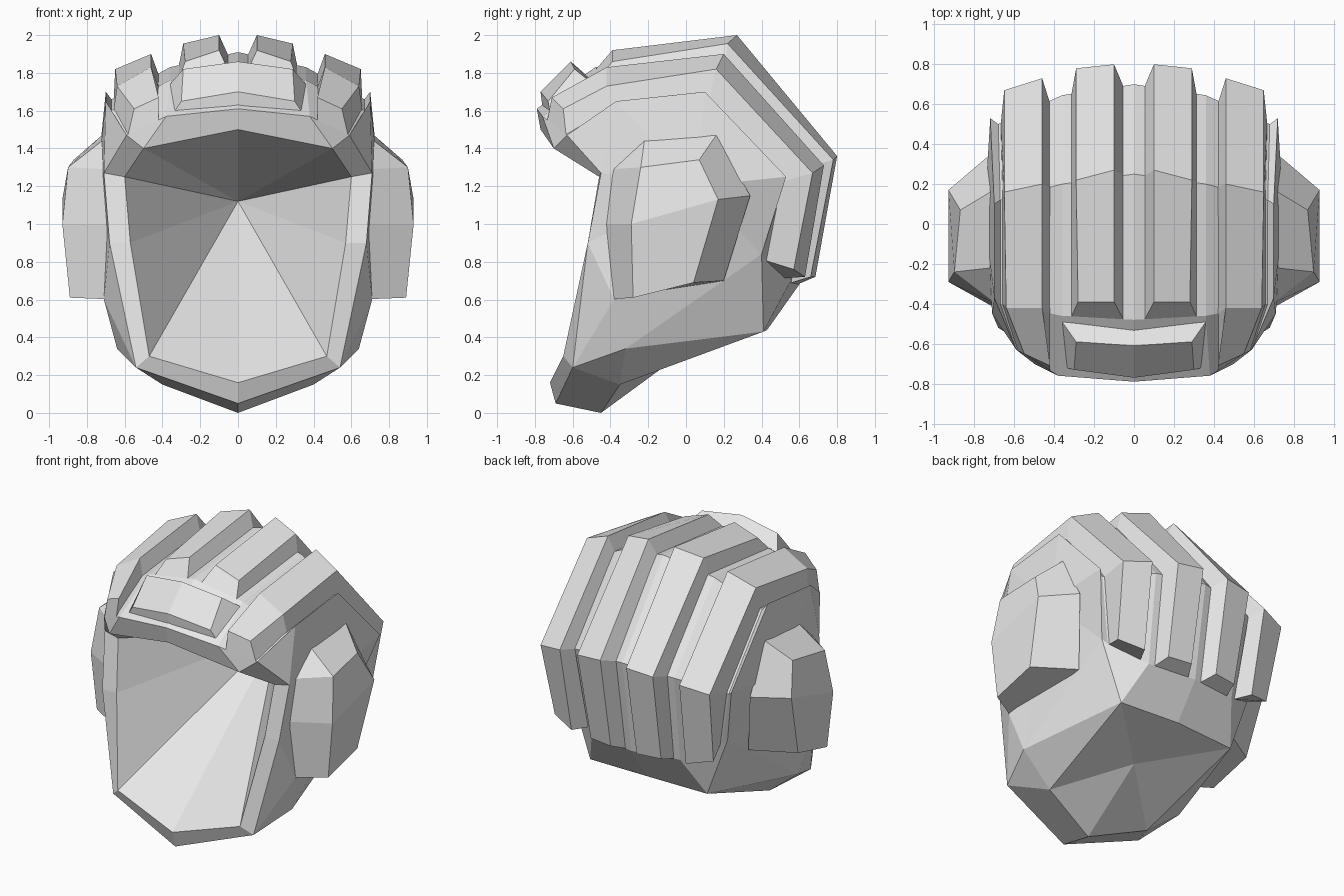
import bpy, bmesh
from mathutils import Vector as V

if "Cube" in bpy.data.objects:
    bpy.data.objects.remove(bpy.data.objects["Cube"])

grey = bpy.data.materials.new("plain_grey")
grey.use_nodes = True
colour = (0.8, 0.8, 0.8, 1)
grey.diffuse_color = colour
grey.node_tree.nodes["Principled BSDF"].inputs["Base Color"].default_value = colour


def build(name, faces):
    """Make a flat-shaded object from half-model faces, mirrored across x and welded."""
    bm = bmesh.new()
    for face in faces:
        for side in (1, -1):
            bm.faces.new([bm.verts.new((p[0] * side, p[1], p[2])) for p in face])
    bmesh.ops.remove_doubles(bm, verts=bm.verts, dist=0.0005)
    bmesh.ops.recalc_face_normals(bm, faces=bm.faces)
    mesh = bpy.data.meshes.new(name)
    bm.to_mesh(mesh)
    bm.free()
    mesh.materials.append(grey)
    obj = bpy.data.objects.new(name, mesh)
    bpy.context.collection.objects.link(obj)
    return obj


def pts(*coords):
    return [V(c) for c in coords]


def bridge(a, b):
    """Quads between two point rows."""
    return [[a[i], a[i + 1], b[i + 1], b[i]] for i in range(len(a) - 1)]


# Crown sections from brow over the ridge to the nape: middle, groove, side, lip
mid = pts((0, -.79, 1.61), (0, -.48, 1.83), (0, .25, 1.91), (0, .70, 1.33), (0, .60, .68))
groove = pts((.38, -.76, 1.57), (.36, -.46, 1.76), (.36, .2, 1.83), (.36, .645, 1.3), (.34, .55, .69))
side = pts((.59, -.63, 1.47), (.67, -.4, 1.6), (.67, .12, 1.66), (.68, .5, 1.22), (.57, .42, .81))
lip = pts((.70, -.37, 1.65), (.70, .1, 1.70), (.72, .53, 1.25), (.60, .4, .84))
brow = side[0]

# Face opening, chin and jaw points
inner = pts((0, -.72, .16), (.47, -.65, .3), (.57, -.52, .9), (.6, -.46, 1.25), (.5, -.7, 1.4), (0, -.77, 1.5))
chin, cheek, temple, corner = pts((0, -.69, .05), (.54, -.6, .24), (.68, -.52, .9), (.71, -.45, 1.27))
under, throat, nape = pts((0, -.45, 0), (0, 0, .33), (0, .43, .44))
jaw, jaw_side, jaw_back = pts((.4, -.35, .15), (.64, -.32, .34), (.45, .41, .43))
jaw_top, side_mid = pts((.71, -.38, .6), (.75, .05, 1.2))
apex = V((0, .45, 1.12))

shell = bridge(mid, groove) + bridge(groove, side) + bridge(side[1:], lip)
# Rim and brow
shell += bridge(inner[:4], [chin, cheek, temple, corner])
shell += [[inner[3], inner[4], brow, corner], [inner[4], groove[0], brow],
          [inner[4], inner[5], mid[0], groove[0]]]
# Hollow inside
shell += [[inner[i], inner[i + 1], apex] for i in range(5)]
# Underside
shell += [[chin, under, jaw, cheek], [cheek, jaw, jaw_side], [under, throat, jaw],
          [jaw, throat, jaw_back], [throat, nape, jaw_back], [jaw, jaw_back, jaw_side],
          [jaw_back, lip[3], jaw_side], [nape, mid[4], groove[4], jaw_back],
          [jaw_back, groove[4], side[4], lip[3]]]
# Flank
shell += [[cheek, jaw_side, jaw_top], [cheek, jaw_top, temple],
          [lip[0], brow, corner], [brow, side[1], lip[0]]]
flank = [corner, temple, jaw_top, jaw_side, lip[3], lip[2], lip[1], lip[0], corner]
shell += [[a, b, side_mid] for a, b in zip(flank, flank[1:])]
build("helmet_shell", shell)


def rail(a, b, t):
    return [p.lerp(q, t) for p, q in zip(a, b)]


def ridge(name, base_in, top_in, top_out, base_out):
    """Raised bar whose foot follows the crown."""
    rows = [base_in, top_in, top_out, base_out]
    faces = [f for i in range(4) for f in bridge(rows[i], rows[(i + 1) % 4])]
    faces += [[r[0] for r in rows], [r[-1] for r in rows]]
    build(name, faces)


ridge("inner_ridges",
      rail(mid, groove, .15)[1:],
      pts((.1, -.39, 1.92), (.1, .27, 2.0), (.1, .8, 1.36), (.1, .685, .72)),
      pts((.28, -.39, 1.86), (.29, .22, 1.955), (.29, .78, 1.34), (.27, .66, .72)),
      rail(mid, groove, .87)[1:])

ridge("outer_ridges",
      rail(groove, side, .2),
      pts((.42, -.71, 1.67), (.46, -.42, 1.83), (.46, .2, 1.9), (.46, .73, 1.31), (.44, .63, .72)),
      pts((.55, -.65, 1.61), (.64, -.42, 1.73), (.65, .16, 1.82), (.65, .67, 1.27), (.61, .57, .76)),
      rail(groove, side, .96))

# Brow plate
top = pts((0, -.61, 1.86), (.29, -.59, 1.82), (.3, -.73, 1.65), (0, -.77, 1.70))
foot = pts((0, -.53, 1.79), (.36, -.49, 1.74), (.34, -.72, 1.59), (0, -.76, 1.62))
build("brow_plate", bridge(top, foot) + [top, foot])

# Ear covers
cap = pts((.9, -.24, 1.3), (.87, .07, 1.34), (.93, .17, 1.13), (.89, .04, .69), (.89, -.28, .61), (.93, -.29, 1.0))
root = pts((.72, -.22, 1.44), (.72, .16, 1.47), (.73, .34, 1.15), (.62, .2, .7), (.64, -.42, .6),
           (.66, -.44, 1.0), (.69, -.40, 1.29))
ears = bridge(cap, root[:6])
ears += [[cap[5], cap[0], root[6], root[5]], [cap[0], root[0], root[6]],
         [cap[0], cap[1], cap[2], cap[5]], [cap[2], cap[3], cap[4], cap[5]], root]
build("ear_covers", ears)
